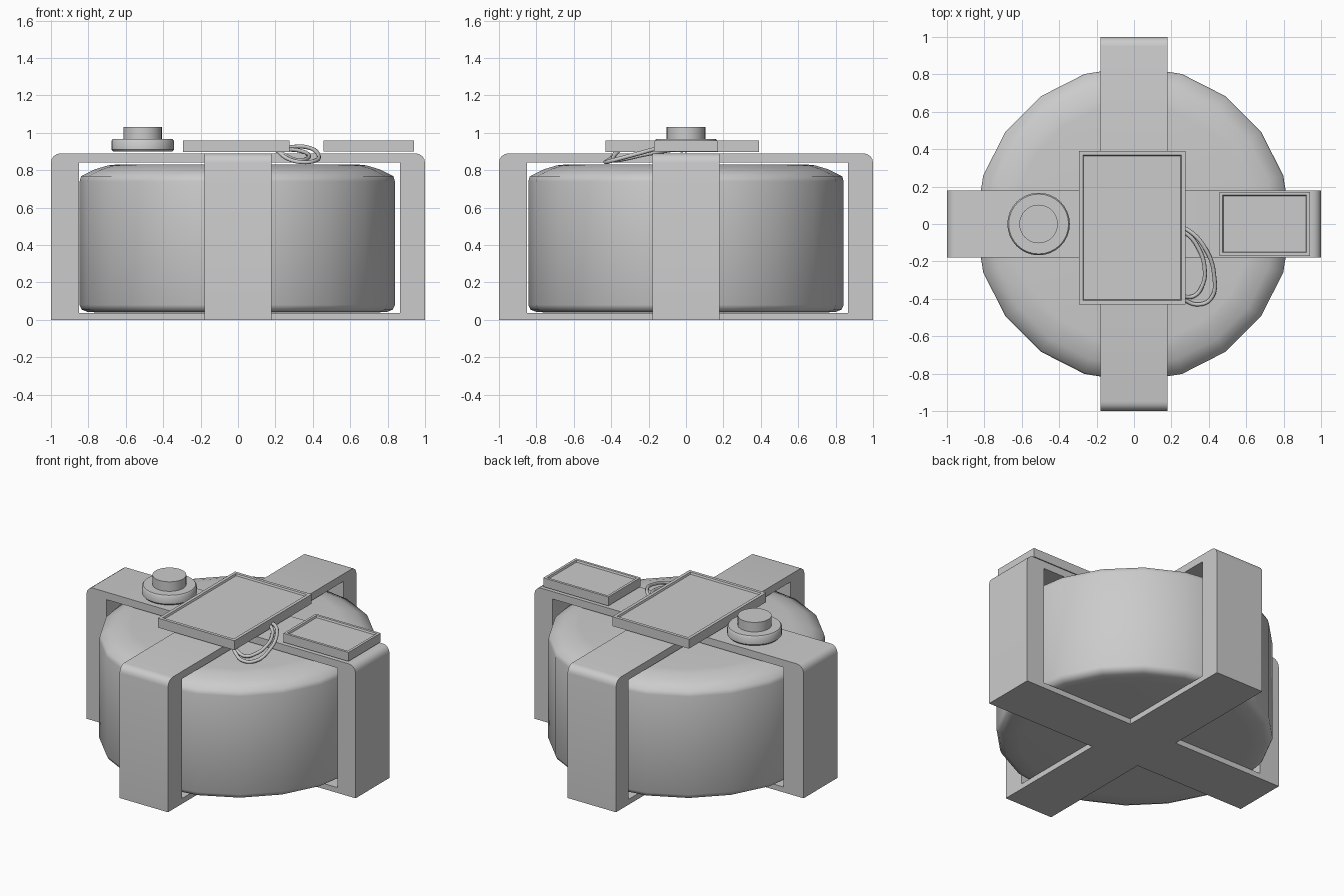
import bpy, bmesh, math
from mathutils import Vector

if "Cube" in bpy.data.objects:
    bpy.data.objects.remove(bpy.data.objects["Cube"])


def make(name, bm, smooth=None):
    bmesh.ops.recalc_face_normals(bm, faces=bm.faces)
    me = bpy.data.meshes.new(name)
    bm.to_mesh(me)
    bm.free()
    ob = bpy.data.objects.new(name, me)
    bpy.context.collection.objects.link(ob)
    if smooth:
        bpy.ops.object.select_all(action='DESELECT')
        ob.select_set(True)
        bpy.context.view_layer.objects.active = ob
        bpy.ops.object.shade_smooth_by_angle(angle=math.radians(smooth))
    return ob


def lathe(name, profile, n, cx=0, smooth=40):
    bm = bmesh.new()
    rings = [[bm.verts.new((cx + r * math.cos(2 * math.pi * i / n),
                            r * math.sin(2 * math.pi * i / n), z))
              for i in range(n)] for r, z in profile]
    for a, b in zip(rings, rings[1:]):
        for i in range(n):
            j = (i + 1) % n
            bm.faces.new((a[i], a[j], b[j], b[i]))
    bm.faces.new(rings[0][::-1])
    bm.faces.new(rings[-1])
    return make(name, bm, smooth)


def frame(name, along_y):
    # Closed rectangular hoop: outer loop with rounded top corners, inner opening
    r, top, w = 0.05, 0.89, 0.18
    right = [(1 - r + r * math.cos(t * math.pi / 8), top - r + r * math.sin(t * math.pi / 8))
             for t in range(5)]
    outer = [(1, 0)] + right + [(-x, z) for x, z in right[::-1]] + [(-1, 0)]
    hi, lo = (0.865, 0.84), (-0.85, 0.84)
    inner = [(0.865, 0.036)] + [hi] * 5 + [lo] * 5 + [(-0.85, 0.036)]
    bm = bmesh.new()
    n = len(outer)

    def ring(pts, side):
        return [bm.verts.new((side, x, z) if along_y else (x, side, z)) for x, z in pts]
    of, ob, nf, nb = ring(outer, -w), ring(outer, w), ring(inner, -w), ring(inner, w)
    for i in range(n):
        j = (i + 1) % n
        for a, b in ((of, ob), (ob, nb), (nb, nf), (nf, of)):
            bm.faces.new((a[i], a[j], b[j], b[i]))
    bmesh.ops.remove_doubles(bm, verts=bm.verts, dist=1e-5)
    return make(name, bm, 30)


def panel(name, x0, x1, y0, y1, z0, z1, rim):
    # Slab with an inset, sunken display face
    bm = bmesh.new()
    bmesh.ops.create_cube(bm, size=1)
    for v in bm.verts:
        v.co = Vector((x0 if v.co.x < 0 else x1, y0 if v.co.y < 0 else y1,
                       z0 if v.co.z < 0 else z1))
    top = max(bm.faces, key=lambda f: f.calc_center_median().z)
    bmesh.ops.inset_region(bm, faces=[top], thickness=rim)
    bmesh.ops.inset_region(bm, faces=[top], thickness=0.006, depth=-0.012)
    return make(name, bm)


def wire(name, pts):
    cu = bpy.data.curves.new(name, 'CURVE')
    cu.dimensions = '3D'
    cu.bevel_depth = 0.011
    cu.bevel_resolution = 2
    cu.resolution_u = 8
    cu.use_fill_caps = True
    sp = cu.splines.new('BEZIER')
    sp.bezier_points.add(len(pts) - 1)
    for p, co in zip(sp.bezier_points, pts):
        p.co = co
        p.handle_left_type = p.handle_right_type = 'AUTO'
    ob = bpy.data.objects.new(name, cu)
    bpy.context.collection.objects.link(ob)


# Drum body, 20 sided with a soft upper shoulder
lathe("drum_body", [(0.70, 0.038), (0.80, 0.042), (0.832, 0.055), (0.843, 0.08),
                    (0.843, 0.74), (0.835, 0.768), (0.76, 0.805), (0.69, 0.826), (0.64, 0.831)],
      20, -0.004, 50)

# Crossed straps around the drum
frame("strap_x", False)
frame("strap_y", True)

# Display panels
panel("main_screen", -0.295, 0.275, -0.43, 0.39, 0.897, 0.96, 0.03)
panel("side_screen", 0.457, 0.94, -0.17, 0.172, 0.9, 0.96, 0.024)

# Push button: collar and cap
lathe("button_collar", [(0.158, 0.9), (0.167, 0.91), (0.167, 0.957), (0.16, 0.966)], 32, -0.51)
lathe("button_cap", [(0.103, 0.95), (0.103, 1.03)], 32, -0.51)

# Two looped cables leaving the main screen
wire("cable_outer", [(0.21, 0.0, 0.905), (0.30, -0.04, 0.925), (0.38, -0.13, 0.92),
                     (0.428, -0.27, 0.885), (0.41, -0.40, 0.85), (0.34, -0.43, 0.843),
                     (0.26, -0.40, 0.865), (0.21, -0.37, 0.905)])
wire("cable_inner", [(0.21, -0.02, 0.905), (0.28, -0.05, 0.91), (0.345, -0.13, 0.90),
                     (0.378, -0.24, 0.88), (0.365, -0.33, 0.86), (0.32, -0.385, 0.853),
                     (0.26, -0.385, 0.875), (0.21, -0.36, 0.905)])
